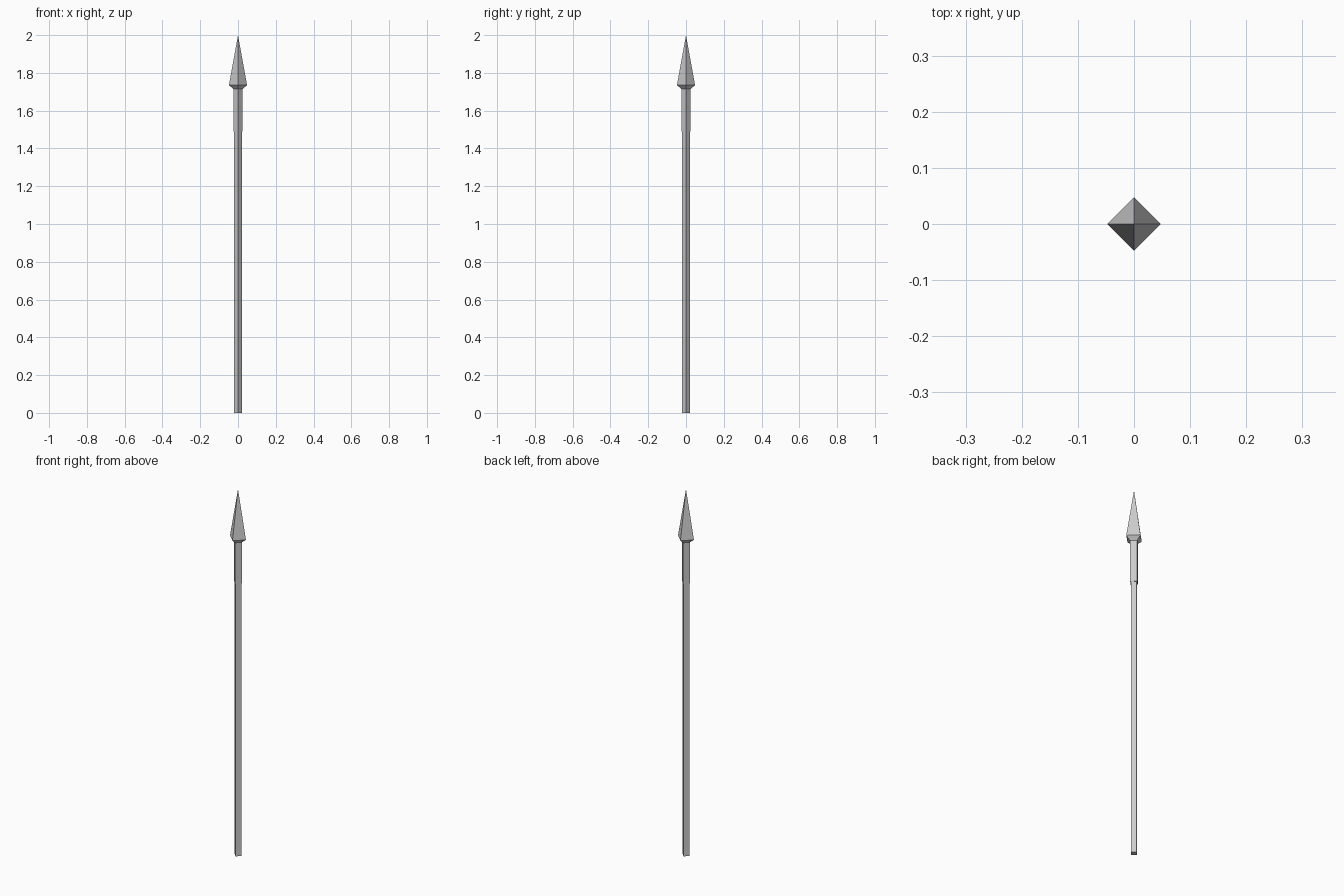
import bpy, bmesh, math

if "Cube" in bpy.data.objects:
    bpy.data.objects.remove(bpy.data.objects["Cube"])


def turned(name, profile, sides=4):
    """Revolve (radius, z) points into a flat-faced closed solid, corners on the axes."""
    bm = bmesh.new()
    rings = []
    for r, z in profile:
        if r == 0:
            rings.append([bm.verts.new((0, 0, z))] * sides)
        else:
            angles = [2 * math.pi * i / sides for i in range(sides)]
            rings.append([bm.verts.new((r * math.cos(a), r * math.sin(a), z)) for a in angles])
    for low, high in zip(rings, rings[1:]):
        for i in range(sides):
            j = (i + 1) % sides
            corners = [low[i], low[j], high[j], high[i]]
            bm.faces.new(list(dict.fromkeys(corners)))
    # End caps
    for ring in (rings[0], rings[-1]):
        if len(set(ring)) > 2:
            bm.faces.new(ring)
    bmesh.ops.recalc_face_normals(bm, faces=bm.faces)
    mesh = bpy.data.meshes.new(name)
    bm.to_mesh(mesh)
    bm.free()
    obj = bpy.data.objects.new(name, mesh)
    bpy.context.collection.objects.link(obj)
    return obj


# Long square shaft, running up into the socket
turned("shaft", [(0.02, 0), (0.02, 1.5)])

# Socket and pointed head in one piece
turned("spear_head", [(0.024, 1.49), (0.024, 1.715), (0.048, 1.735), (0, 2.0)])
